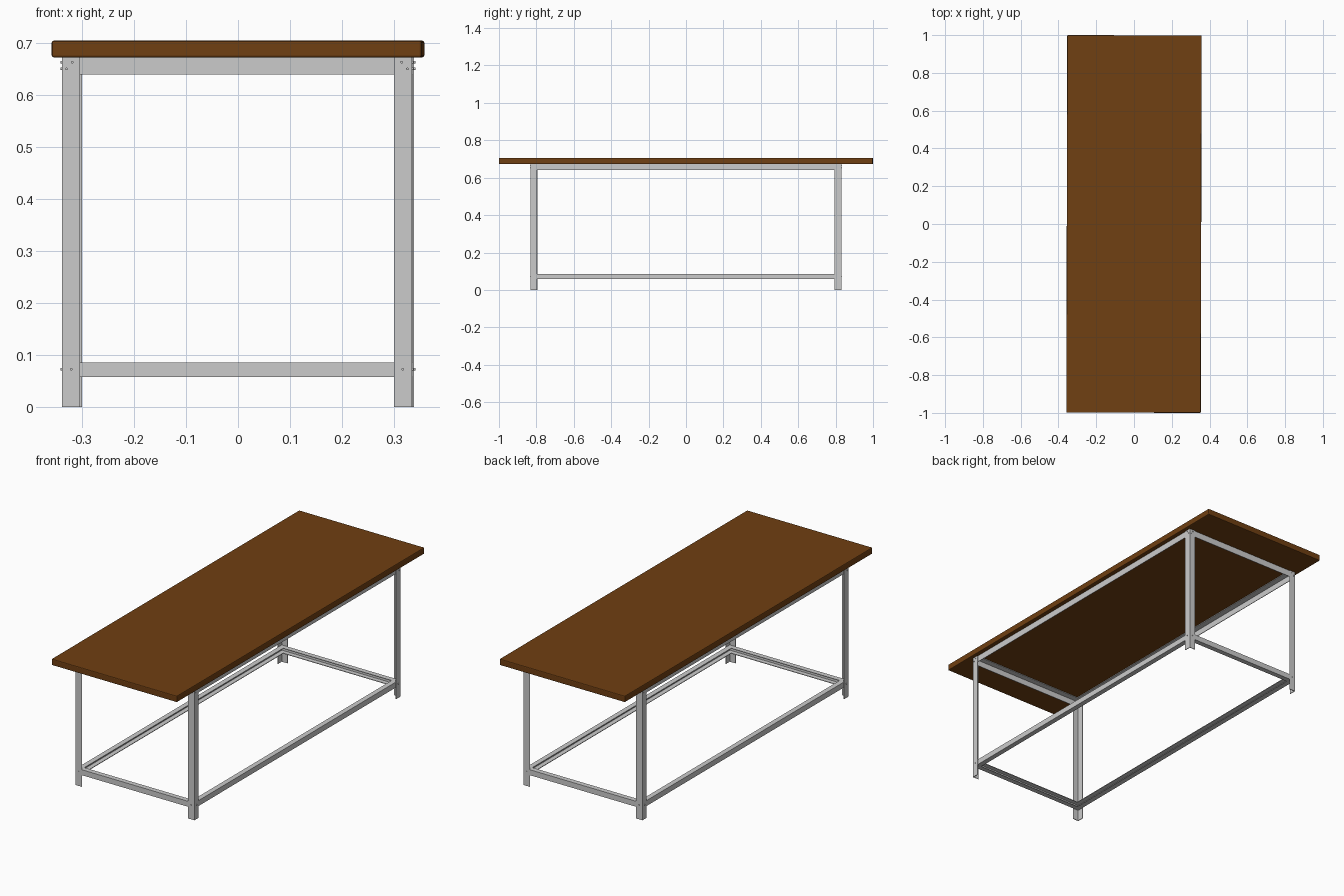
import bpy, bmesh, math
from mathutils import Matrix, Vector

if "Cube" in bpy.data.objects:
    bpy.data.objects.remove(bpy.data.objects["Cube"])

HX, HY = 0.337, 0.831        # outer half size of the frame
LEG_TOP = 0.673
T = 0.003                    # steel thickness
TWIST = Matrix.Rotation(-0.0025, 4, 'Z')   # the whole table stands very slightly turned


def finish(name, bm):
    bmesh.ops.recalc_face_normals(bm, faces=bm.faces)
    me = bpy.data.meshes.new(name)
    bm.to_mesh(me)
    bm.free()
    ob = bpy.data.objects.new(name, me)
    ob.matrix_world = TWIST
    bpy.context.collection.objects.link(ob)
    return ob


def loft(name, start, end):
    """Closed prism between two matching outlines."""
    bm = bmesh.new()
    a = [bm.verts.new(p) for p in start]
    b = [bm.verts.new(p) for p in end]
    bm.faces.new(a)
    bm.faces.new(b)
    n = len(a)
    for i in range(n):
        j = (i + 1) % n
        bm.faces.new((a[i], a[j], b[j], b[i]))
    return finish(name, bm)


def rails(label, profile):
    """Four mitred rails; profile points are (depth inward, z)."""
    ix, iy = HX - T, HY - T
    for s, front, side in ((-1, "front", "left"), (1, "back", "right")):
        loft(f"{front}_{label}",
             [(-(ix - d), s * (iy - d), z) for d, z in profile],
             [(ix - d, s * (iy - d), z) for d, z in profile])
        loft(f"{side}_{label}",
             [(s * (ix - d), -(iy - d), z) for d, z in profile],
             [(s * (ix - d), iy - d, z) for d, z in profile])


# Table top with softened edges
bm = bmesh.new()
bmesh.ops.create_cube(bm, size=1, matrix=Matrix.Translation((0, 0, 0.6892))
                      @ Matrix.Diagonal((0.712, 1.998, 0.0324, 1)))
top = finish("table_top", bm)
bevel = top.modifiers.new("soft_edges", 'BEVEL')
bevel.width = 0.004
bevel.segments = 2
wood = bpy.data.materials.new("brown_wood")
wood.diffuse_color = (0.16, 0.05, 0.006, 1)
wood.use_nodes = True
wood.node_tree.nodes["Principled BSDF"].inputs["Base Color"].default_value = wood.diffuse_color
top.data.materials.append(wood)

# Angle-iron legs and their bolts
W = 0.035
angle = [(0, 0), (W, 0), (W, T), (T, T), (T, W), (0, W)]
bolt_spots = [(0.009, 0.651), (0.020, 0.664), (0.018, 0.073)]
for sy, fb in ((-1, "front"), (1, "back")):
    for sx, lr in ((-1, "left"), (1, "right")):
        outline = [(sx * (HX - u), sy * (HY - v)) for u, v in angle]
        loft(f"{fb}_{lr}_leg", [(x, y, 0) for x, y in outline],
             [(x, y, LEG_TOP) for x, y in outline])
        bm = bmesh.new()
        for off, z in bolt_spots:
            for loc, axis in (((sx * (HX - off), sy * HY, z), 'X'),
                              ((sx * HX, sy * (HY - off), z), 'Y')):
                bmesh.ops.create_cone(
                    bm, cap_ends=True, segments=12, radius1=0.0025, radius2=0.0025,
                    depth=0.006, matrix=Matrix.Translation(Vector(loc))
                    @ Matrix.Rotation(math.pi / 2, 4, axis))
        finish(f"{fb}_{lr}_bolts", bm)

# Upper rails: angle iron, flange under the table top
zb, zt, F = 0.640, LEG_TOP, 0.033
rails("upper_rail", [(0, zb), (T, zb), (T, zt - T), (F, zt - T), (F, zt), (0, zt)])

# Lower rails: channels open towards the inside
zb, zt, F = 0.058, 0.086, 0.026
rails("lower_rail", [(0, zb), (F, zb), (F, zb + T), (T, zb + T),
                     (T, zt - T), (F, zt - T), (F, zt), (0, zt)])
